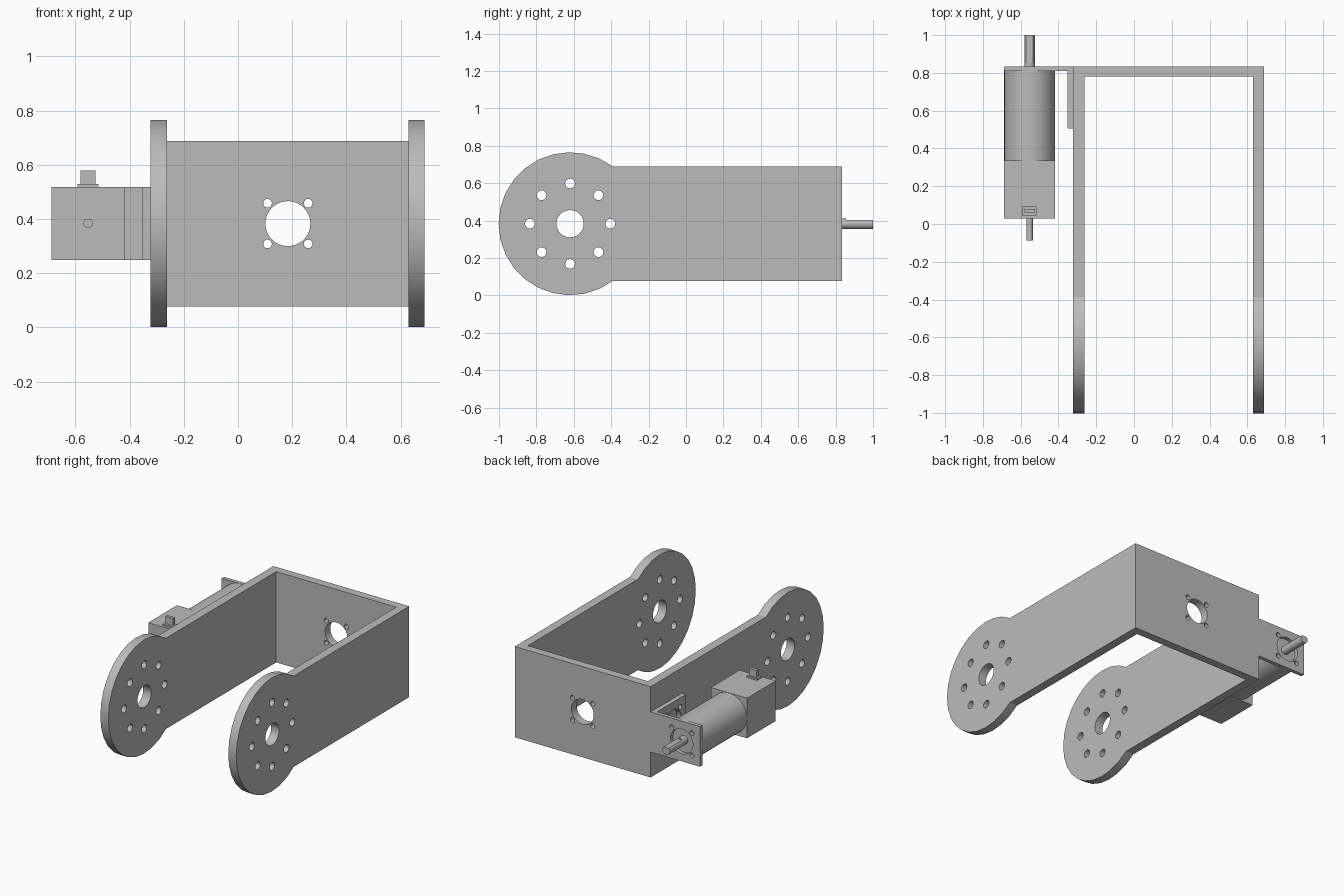
import bpy, bmesh
from math import sin, cos, tau, asin, pi, sqrt
from mathutils import Matrix

cube = bpy.data.objects.get("Cube")
if cube:
    bpy.data.objects.remove(cube)

grey = bpy.data.materials.new("plain_grey")
grey.use_nodes = True
COLOUR = (0.5, 0.5, 0.5, 1)
grey.diffuse_color = COLOUR
grey.node_tree.nodes["Principled BSDF"].inputs["Base Color"].default_value = COLOUR

# Profile plane to world: (u, v, extrusion)
TO_WORLD = {
    "X": Matrix(((0, 0, 1, 0), (1, 0, 0, 0), (0, 1, 0, 0), (0, 0, 0, 1))),
    "Y": Matrix(((1, 0, 0, 0), (0, 0, -1, 0), (0, 1, 0, 0), (0, 0, 0, 1))),
}
MID = 0.383       # height of every axis
MOTOR_X = -0.553  # motor axis


def rect(u0, u1, v0, v1):
    return [(u0, v0), (u1, v0), (u1, v1), (u0, v1)]


def circle(u, v, r, n=24):
    return [(u + r * cos(tau * i / n), v + r * sin(tau * i / n)) for i in range(n)]


def hole_ring(u, v, distance, r, count, start):
    spots = [start + tau * i / count for i in range(count)]
    return [circle(u + distance * cos(a), v + distance * sin(a), r, 16) for a in spots]


def motor_mount_holes(u):
    return [circle(u, MID, 0.083, 32)] + hole_ring(u, MID, 0.106, 0.016, 4, pi / 4)


def slab(name, axis, lo, hi, outline, holes=()):
    """Extrude a filled outline with holes along an axis from lo to hi."""
    curve = bpy.data.curves.new(name, "CURVE")
    curve.dimensions = "2D"
    curve.fill_mode = "BOTH"
    curve.extrude = (hi - lo) / 2
    for loop in [outline, *holes]:
        spline = curve.splines.new("POLY")
        spline.points.add(len(loop) - 1)
        for point, (u, v) in zip(spline.points, loop):
            point.co = (u, v, 0, 1)
        spline.use_cyclic_u = True
    temp = bpy.data.objects.new(name, curve)
    bpy.context.collection.objects.link(temp)
    graph = bpy.context.evaluated_depsgraph_get()
    mesh = bpy.data.meshes.new_from_object(temp.evaluated_get(graph))
    bpy.data.objects.remove(temp)
    shift = (lo + hi) / 2
    mesh.transform(TO_WORLD[axis])
    mesh.transform(Matrix.Translation((shift, 0, 0) if axis == "X" else (0, shift, 0)))
    bm = bmesh.new()
    bm.from_mesh(mesh)
    bmesh.ops.remove_doubles(bm, verts=bm.verts, dist=1e-5)
    bmesh.ops.recalc_face_normals(bm, faces=bm.faces)
    bm.to_mesh(mesh)
    bm.free()
    mesh.materials.clear()
    mesh.materials.append(grey)
    obj = bpy.data.objects.new(name, mesh)
    bpy.context.collection.objects.link(obj)
    bpy.ops.object.select_all(action="DESELECT")
    obj.select_set(True)
    bpy.context.view_layer.objects.active = obj
    bpy.ops.object.shade_smooth_by_angle(angle=0.5)
    return obj


# Side arms: straight bar ending in a round drilled hub
HUB_Y, HUB_R, HALF, BACK = -0.62, 0.382, 0.305, 0.835
join = asin(HALF / HUB_R)
steps = 20
arc = [join + (tau - 2 * join) * i / steps for i in range(steps + 1)]
arm = [(HUB_Y + HUB_R * cos(a), MID + HUB_R * sin(a)) for a in arc]
arm += [(BACK, MID - HALF), (BACK, MID + HALF)]
hub_holes = [circle(HUB_Y, MID, 0.073)] + hole_ring(HUB_Y, MID, 0.215, 0.026, 8, 0)
slab("right_arm", "X", -0.322, -0.262, arm, hub_holes)
slab("left_arm", "X", 0.629, 0.688, arm, hub_holes)

# Back plate joining the arms
slab("back_plate", "Y", 0.78, BACK, rect(-0.262, 0.629, MID - HALF, MID + HALF),
     motor_mount_holes(0.184))

# Angle bracket holding the motor
LOW, HIGH = MID - 0.135, MID + 0.135
slab("bracket_flange", "Y", 0.81, BACK, rect(-0.688, -0.322, LOW, HIGH),
     motor_mount_holes(MOTOR_X))
slab("bracket_side", "X", -0.353, -0.322, rect(0.505, 0.81, LOW, HIGH),
     motor_mount_holes(0.64))

# Motor barrel, rear housing and rear pin
slab("motor_barrel", "Y", 0.335, 0.81, circle(MOTOR_X, MID, 0.134, 48))
slab("motor_housing", "Y", 0.03, 0.335, rect(-0.688, -0.419, LOW, HIGH))
slab("rear_pin", "Y", -0.087, 0.03, circle(MOTOR_X, MID, 0.017))

# Output shaft with a flat on top
R, FLAT = 0.028, 0.021
slab("shaft_base", "Y", 0.81, 0.855, circle(MOTOR_X, MID, R))
cut = asin(FLAT / R)
sweep = [pi - cut + (pi + 2 * cut) * i / 20 for i in range(21)]
slab("shaft_flat_end", "Y", 0.855, 1.0,
     [(MOTOR_X + R * cos(a), MID + R * sin(a)) for a in sweep])

# Connector on top of the housing
slab("connector_base", "Y", 0.045, 0.092, rect(-0.592, -0.515, HIGH, 0.529))
slab("connector_tab", "Y", 0.06, 0.08, rect(-0.581, -0.525, 0.529, 0.578))
